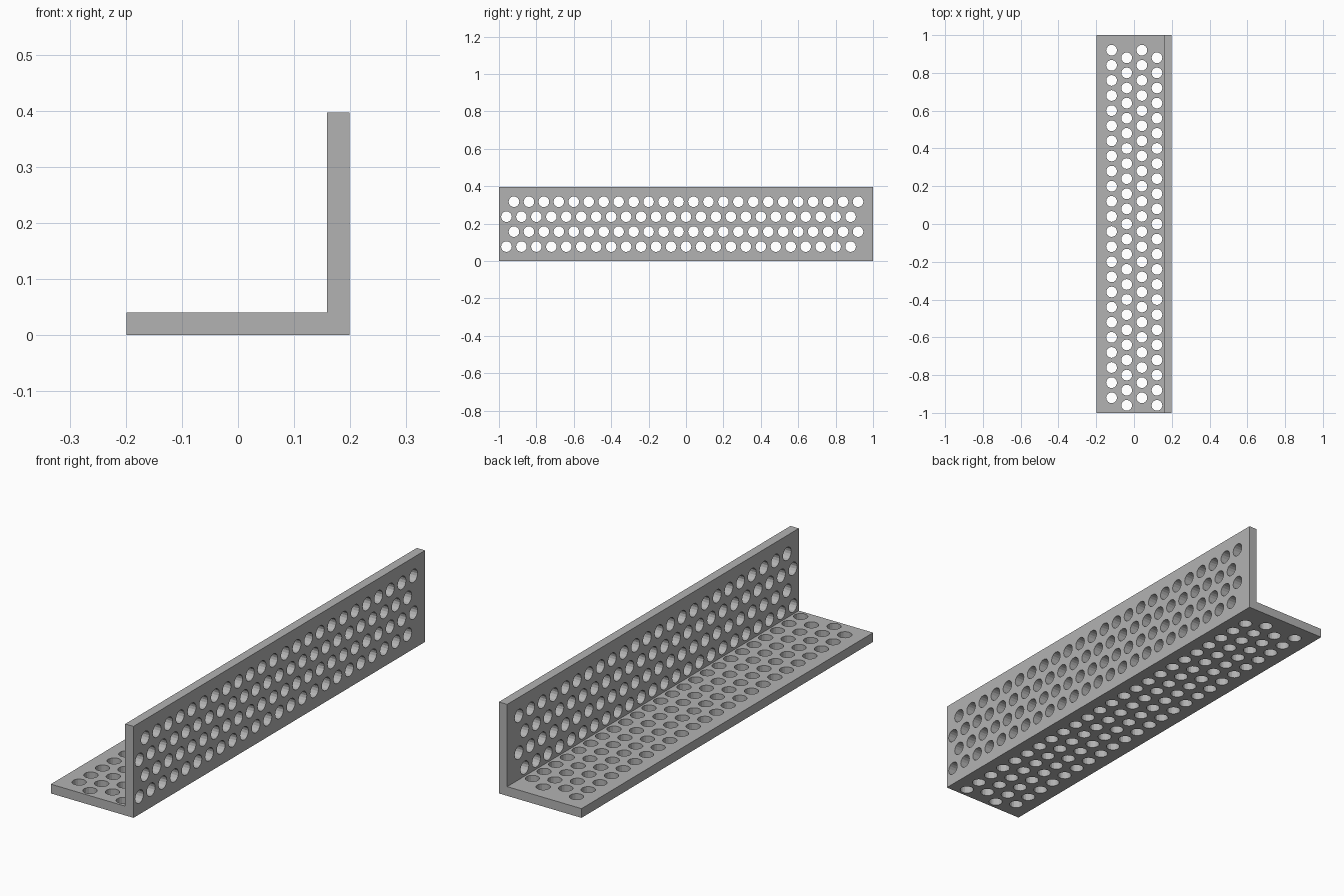
import bpy, bmesh, math
from mathutils import Matrix, Vector

WIDTH, THICK, LENGTH = 0.397, 0.04, 2.0
PITCH, RADIUS, SIDES = 0.08, 0.0285, 16
HALF = WIDTH / 2

cube = bpy.data.objects.get("Cube")
if cube:
    bpy.data.objects.remove(cube, do_unlink=True)

# Single grey finish
grey = bpy.data.materials.new("plain_grey")
grey.use_nodes = True
colour = (0.45, 0.45, 0.45, 1)
grey.diffuse_color = colour
grey.node_tree.nodes["Principled BSDF"].inputs["Base Color"].default_value = colour


def add_object(name, bm):
    bmesh.ops.recalc_face_normals(bm, faces=bm.faces)
    mesh = bpy.data.meshes.new(name)
    bm.to_mesh(mesh)
    bm.free()
    mesh.materials.append(grey)
    obj = bpy.data.objects.new(name, mesh)
    bpy.context.collection.objects.link(obj)
    return obj


# L-shaped profile extruded along the length
bm = bmesh.new()
profile = [(-HALF, 0), (HALF, 0), (HALF, WIDTH), (HALF - THICK, WIDTH),
           (HALF - THICK, THICK), (-HALF, THICK)]
end = bm.faces.new([bm.verts.new((x, -LENGTH / 2, z)) for x, z in profile])
side = bmesh.ops.extrude_face_region(bm, geom=[end])
moved = [v for v in side["geom"] if isinstance(v, bmesh.types.BMVert)]
bmesh.ops.translate(bm, verts=moved, vec=(0, LENGTH, 0))
bracket = add_object("perforated_angle_bracket", bm)

# Staggered rows of hole cutters, counted from the free edge of each flange
bm = bmesh.new()
turn = Matrix.Rotation(math.pi / 2, 4, "Y")


def drill(centre, rotation):
    bmesh.ops.create_cone(bm, cap_ends=True, segments=SIDES, radius1=RADIUS,
                          radius2=RADIUS, depth=THICK * 1.3,
                          matrix=Matrix.Translation(Vector(centre)) @ rotation)


for row in range(4):
    inset = PITCH * (row + 1)
    start = -0.92 - (row % 2) * PITCH / 2
    for i in range(24):
        y = start + i * PITCH
        drill((-HALF + inset, y, THICK / 2), Matrix())
        drill((HALF - THICK / 2, y, WIDTH - inset), turn)
cutter = add_object("hole_cutters", bm)
cutter.hide_render = True

# Cut the holes, then drop the cutters
cut = bracket.modifiers.new("holes", "BOOLEAN")
cut.operation = "DIFFERENCE"
cut.solver = "EXACT"
cut.object = cutter
bpy.context.view_layer.objects.active = bracket
bracket.select_set(True)
bpy.ops.object.modifier_apply(modifier=cut.name)
bpy.data.objects.remove(cutter, do_unlink=True)
